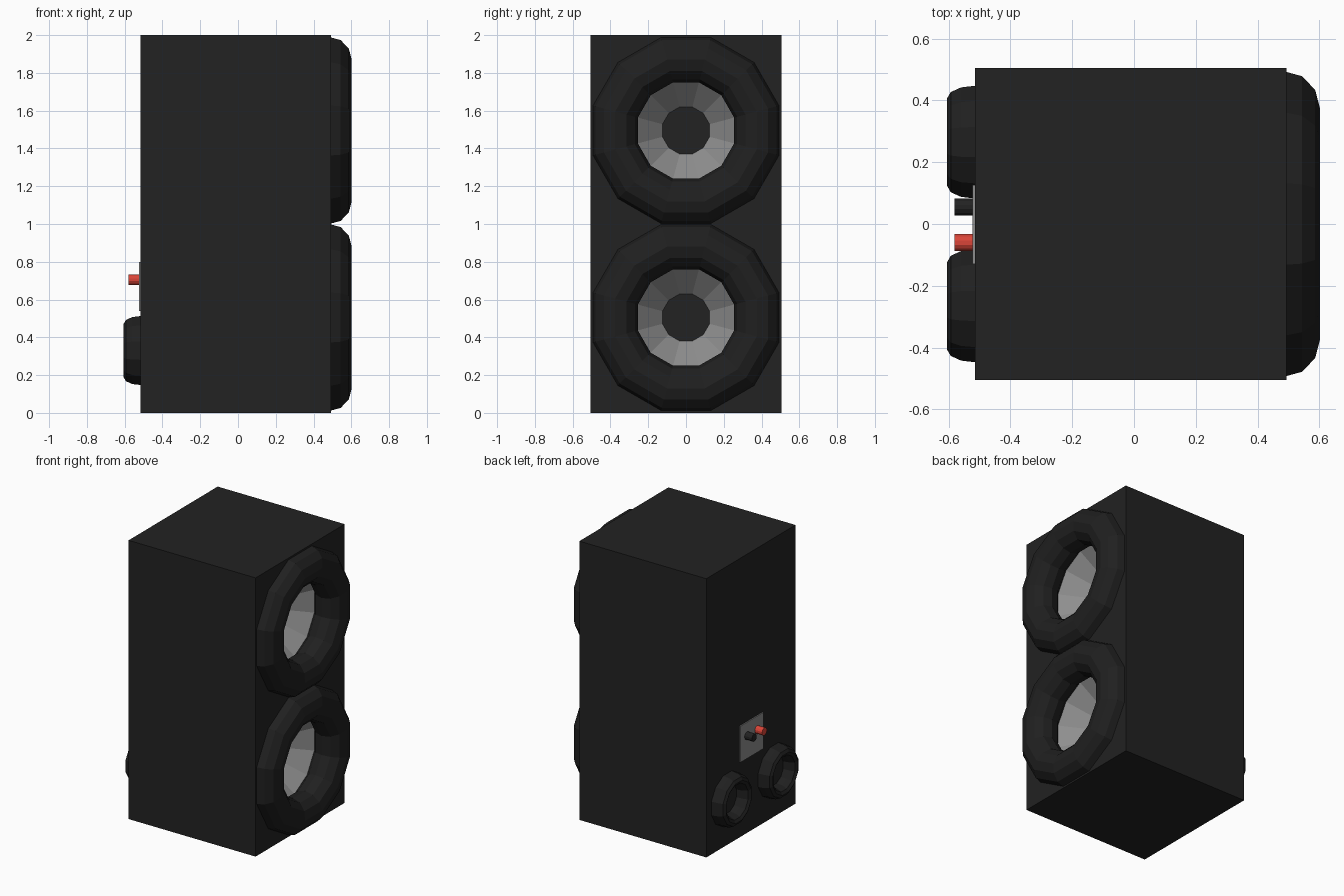
import bpy, bmesh
from math import pi, sin, cos

cube = bpy.data.objects.get("Cube")
if cube:
    bpy.data.objects.remove(cube, do_unlink=True)


def material(name, r, g, b):
    m = bpy.data.materials.new(name)
    m.use_nodes = True
    m.diffuse_color = (r, g, b, 1)
    m.node_tree.nodes["Principled BSDF"].inputs["Base Color"].default_value = (r, g, b, 1)
    return m


BLACK = material("cabinet black", 0.016, 0.016, 0.016)
RUBBER = material("rubber black", 0.014, 0.014, 0.014)
GREY = material("cone grey", 0.27, 0.27, 0.27)
RED = material("terminal red", 0.7, 0.06, 0.04)


def add(name, bm, mat):
    bmesh.ops.recalc_face_normals(bm, faces=bm.faces)
    mesh = bpy.data.meshes.new(name)
    bm.to_mesh(mesh)
    bm.free()
    mesh.materials.append(mat)
    obj = bpy.data.objects.new(name, mesh)
    bpy.context.collection.objects.link(obj)
    return obj


def box(name, low, high, mat):
    bm = bmesh.new()
    bmesh.ops.create_cube(bm, size=1)
    for v in bm.verts:
        v.co = [low[i] + (v.co[i] + 0.5) * (high[i] - low[i]) for i in range(3)]
    return add(name, bm, mat)


def lathe(name, profile, y, z, mat, closed=False, caps=False, sides=12):
    """Turn an (x, radius) profile around an axis along x."""
    bm = bmesh.new()
    rings = []
    for x, r in profile:
        angles = [2 * pi * (k + 0.5) / sides for k in range(sides)]
        rings.append([bm.verts.new((x, y + r * cos(a), z + r * sin(a))) for a in angles])
    pairs = list(zip(rings, rings[1:]))
    if closed:
        pairs.append((rings[-1], rings[0]))
    for a, b in pairs:
        for k in range(sides):
            n = (k + 1) % sides
            bm.faces.new((a[k], a[n], b[n], b[k]))
    if caps:
        bm.faces.new(rings[0])
        bm.faces.new(rings[-1])
    return add(name, bm, mat)


def ring(name, x, y, z, major, radial, axial):
    steps = [2 * pi * k / 12 for k in range(12)]
    profile = [(x + axial * sin(a), major + radial * cos(a)) for a in steps]
    return lathe(name, profile, y, z, RUBBER, closed=True)


# Cabinet with two round driver openings
cabinet = box("cabinet", (-0.515, -0.505, 0), (0.493, 0.505, 2), BLACK)

for level, z in (("lower", 0.505), ("upper", 1.495)):
    cutter = lathe(level + "_opening_cutter", [(0.15, 0.36), (0.7, 0.36)], 0, z, BLACK, caps=True)
    cutter.hide_render = True
    cutter.hide_viewport = True
    cut = cabinet.modifiers.new(level + " opening", 'BOOLEAN')
    cut.operation = 'DIFFERENCE'
    cut.solver = 'EXACT'
    cut.object = cutter

    # Driver: rubber surround, sunken cone and centre cap
    ring(level + "_surround", 0.485, 0, z, 0.388, 0.124, 0.117)
    cone = lathe(level + "_cone", [(0.41, 0.34), (0.21, 0.129)], 0, z, GREY)
    cone.data.flip_normals() if cone.data.polygons[0].normal.x < 0 else None
    lathe(level + "_centre_cap", [(0.2, 0.129), (0.212, 0.129)], 0, z, BLACK, caps=True)

# Rear port rings
for side, y in (("left", 0.265), ("right", -0.265)):
    ring(side + "_port_ring", -0.515, y, 0.33, 0.147, 0.042, 0.09)

# Terminal plate and posts
box("terminal_plate", (-0.523, -0.13, 0.54), (-0.514, 0.127, 0.8), GREY)
for name, y, mat in (("black_terminal", 0.055, BLACK), ("red_terminal", -0.06, RED)):
    lathe(name, [(-0.581, 0.028), (-0.515, 0.028)], y, 0.705, mat, caps=True)
